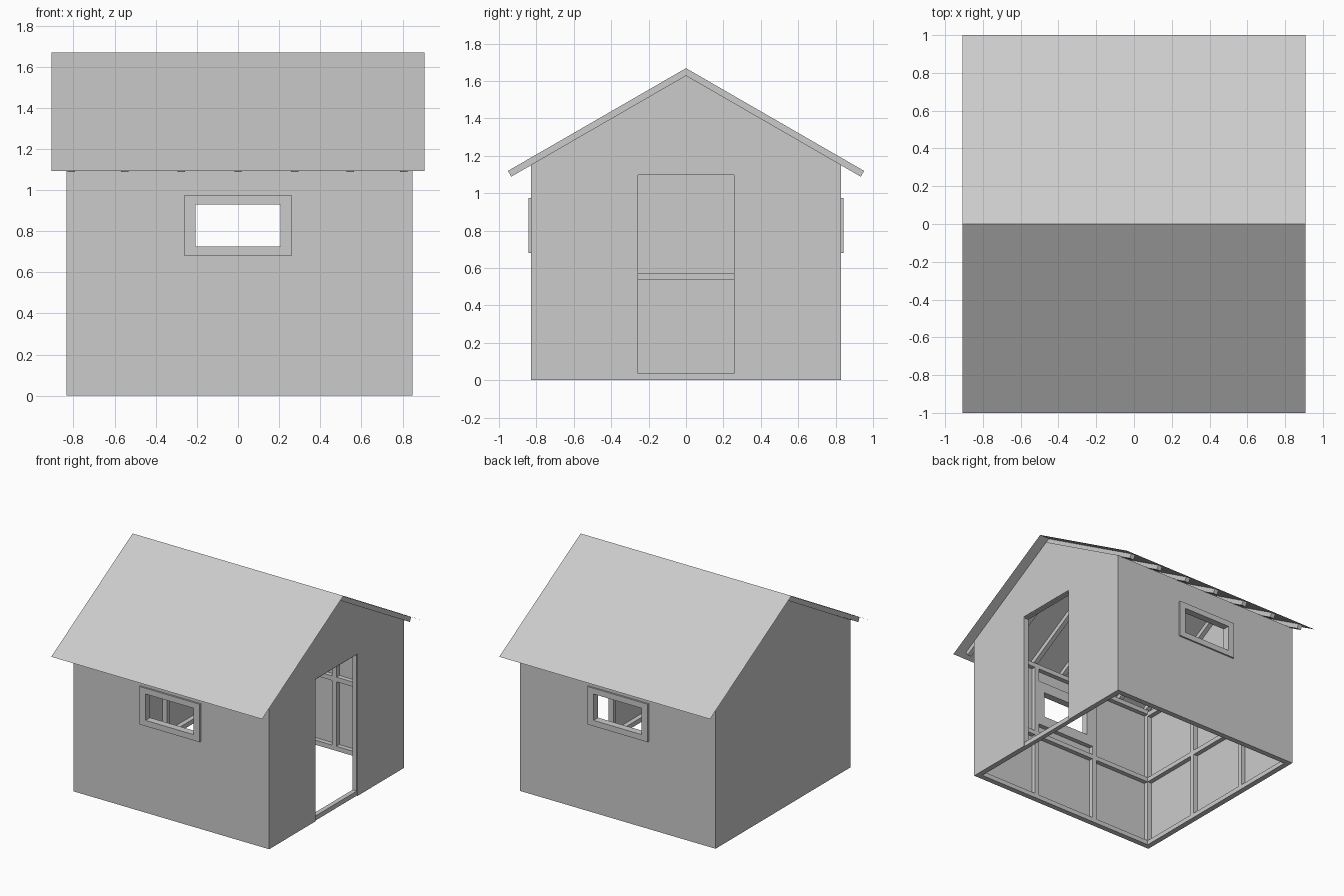
import bpy, bmesh
from mathutils import Vector

if "Cube" in bpy.data.objects:
    bpy.data.objects.remove(bpy.data.objects["Cube"])

T = 0.036            # timber section
SKIN = 0.007         # cladding thickness
X0, X1, Y = -0.828, 0.842, 0.822   # outer faces of the timber frame
SLOPE = 0.577


def finish(bm, name):
    bmesh.ops.recalc_face_normals(bm, faces=bm.faces)
    me = bpy.data.meshes.new(name)
    bm.to_mesh(me)
    bm.free()
    ob = bpy.data.objects.new(name, me)
    bpy.context.collection.objects.link(ob)
    return ob


def boxes(name, ranges):
    """One object from several (x0, x1, y0, y1, z0, z1) boxes."""
    bm = bmesh.new()
    for r in ranges:
        vs = bmesh.ops.create_cube(bm, size=1)["verts"]
        for v in vs:
            for i in range(3):
                v.co[i] = r[2 * i] + (v.co[i] + 0.5) * (r[2 * i + 1] - r[2 * i])
    return finish(bm, name)


def prism_x(name, profile, x0, x1):
    """Extrude a (y, z) profile along x."""
    bm = bmesh.new()
    f = bm.faces.new([bm.verts.new((x0, y, z)) for y, z in profile])
    out = bmesh.ops.extrude_face_region(bm, geom=[f])["geom"]
    vs = [v for v in out if isinstance(v, bmesh.types.BMVert)]
    bmesh.ops.translate(bm, verts=vs, vec=(x1 - x0, 0, 0))
    return finish(bm, name)


def ring(hx0, hx1, hz0, hz1, ox0, ox1, oz0, oz1, y0, y1):
    """Four boxes around a rectangular hole in an xz wall."""
    return [(ox0, hx0, y0, y1, oz0, oz1), (hx1, ox1, y0, y1, oz0, oz1),
            (hx0, hx1, y0, y1, oz0, hz0), (hx0, hx1, y0, y1, hz1, oz1)]


def wall_hole(name, y0, y1):
    """Thin wall panel with a window hole, built without seams."""
    bm = bmesh.new()
    xs, zs = [X0 - SKIN, -0.25, 0.25, X1], [0, 0.69, 0.965, 1.152]
    grid = [[bm.verts.new((x, y0, z)) for z in zs] for x in xs]
    for i in range(3):
        for j in range(3):
            if (i, j) != (1, 1):
                bm.faces.new((grid[i][j], grid[i + 1][j],
                              grid[i + 1][j + 1], grid[i][j + 1]))
    out = bmesh.ops.extrude_face_region(bm, geom=bm.faces[:])["geom"]
    vs = [v for v in out if isinstance(v, bmesh.types.BMVert)]
    bmesh.ops.translate(bm, verts=vs, vec=(0, y1 - y0, 0))
    return finish(bm, name)


# long walls: cladding, window frame, studs and rails
for s, side in ((-1, "front"), (1, "back")):
    def span(a, b):
        return tuple(sorted((s * a, s * b)))
    wall_hole(side + "_cladding", s * Y, s * (Y + SKIN))
    w0, w1 = span(Y - T, Y + 0.02)
    boxes(side + "_window_frame",
          ring(-0.207, 0.207, 0.725, 0.93, -0.26, 0.26, 0.68, 0.975, w0, w1))
    y0, y1 = span(Y - T, Y)
    studs = [(x - T / 2, x + T / 2, y0, y1, T, 1.114)
             for x in (X0 + T / 2, -0.278, 0.278, X1 - T / 2)]
    boxes(side + "_studs", studs)
    rails = [(X0, X1, y0, y1, 0, T), (X0, X1, y0, y1, 1.114, 1.15)]
    rails += [(a, b, y0, y1, 0.538, 0.538 + T)
              for a, b in ((X0 + T, -0.296), (-0.26, 0.26), (0.296, X1 - T))]
    rails += [(-0.26, 0.26, y0, y1, z, z + T) for z in (0.644, 0.975)]
    boxes(side + "_rails", rails)

# gable walls: cladding, studs and rails
eave, apex = 1.152, 1.63
yo = Y + SKIN
gable = [(yo, 0), (yo, eave), (0, apex), (-yo, eave), (-yo, 0)]
door = [(-0.258, 0), (-0.258, 1.105), (0.258, 1.105), (0.258, 0)]
prism_x("right_gable_cladding", gable + door, X1, X1 + SKIN)
inner = [(Y, 0), (Y, eave), (0, apex), (-Y, eave), (-Y, 0)]
prism_x("left_gable_cladding", inner, X0 - SKIN, X0)
yi = Y - T
for side, x0, x1 in (("left", X0, X0 + T), ("right", X1 - T, X1)):
    boxes(side + "_gable_studs",
          [(x0, x1, y - T / 2, y + T / 2, T, 1.098) for y in (-0.275, 0.275)])
    rails = [(x0, x1, -yi, yi, z, z + T) for z in (0, 1.098)]
    bays = [(-yi, -0.293), (0.293, yi)]
    if side == "left":
        bays.append((-0.257, 0.257))
    rails += [(x0, x1, a, b, 0.538, 0.538 + T) for a, b in bays]
    boxes(side + "_gable_rails", rails)

# rafter pairs
rafter = [(0, 1.668), (0.952, 1.119), (0.9345, 1.088), (0, 1.628),
          (-0.9345, 1.088), (-0.952, 1.119)]
for i, x in enumerate((-0.81, -0.55, -0.275, 0, 0.275, 0.545, 0.806)):
    prism_x(f"rafter_{i + 1}", rafter, x - T / 2, x + T / 2)

# thin roof sheet
bm = bmesh.new()
rows = [[bm.verts.new((x, y, 1.67 - SLOPE * abs(y))) for x in (-0.907, 0.907)]
        for y in (-1, 0, 1)]
for a, b in zip(rows, rows[1:]):
    bm.faces.new((a[0], a[1], b[1], b[0]))
finish(bm, "roof_sheet")
